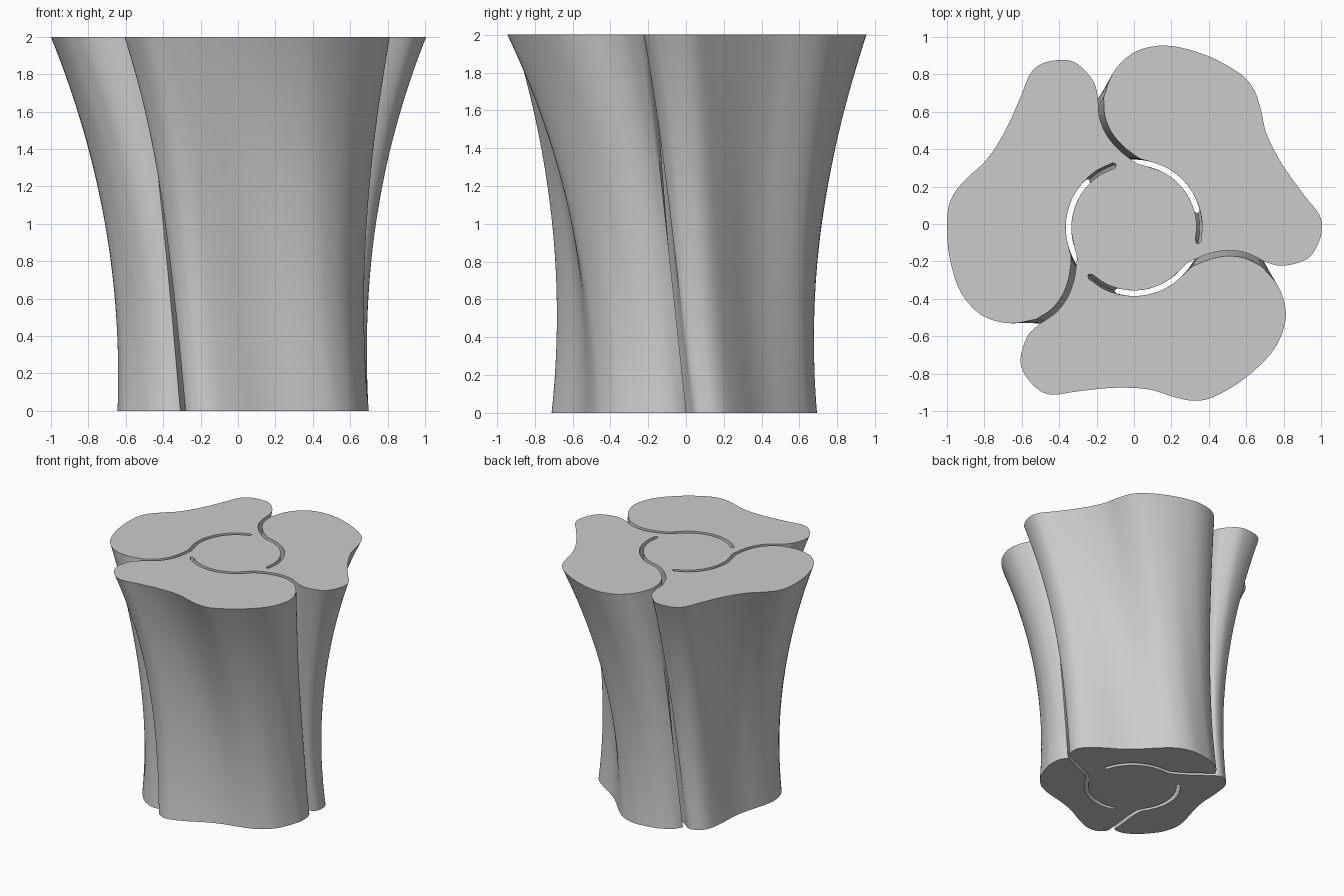
import bpy
import bmesh
from math import cos, sin, radians
from mathutils import Vector, Matrix

HEIGHT = 2.0
LEVELS = 32
SLIT_HALF_WIDTH = 0.015
CENTRE = Vector((0, -0.02))

# Each control point: (top radius, top angle, bottom radius, bottom angle)
LOBE = [
    (.813, 225.5, .675, 245.4), (.925, 229, .698, 247.5), (.975, 233, .71, 250.5),
    (1.005, 239, .715, 254.5), (.993, 244, .695, 260), (.925, 251, .64, 269),
    (.862, 263, .582, 283), (.867, 275, .58, 295), (.927, 283, .615, 306),
    (.978, 289, .66, 315), (1.0, 295.4, .692, 322), (1.0, 306.5, .713, 332),
    (.993, 318, .714, 345), (.965, 326, .708, 351), (.917, 332, .695, 356.5),
    (.83, 338, .672, 360.2),
]
CHANNEL = [
    (.718, 344.3, .65, 363.2), (.617, 346, .59, 360.8), (.52, 344.8, .52, 357.3),
    (.44, 340, .455, 353.5), (.39, 333.5, .40, 348), (.357, 326, .357, 340),
]
# The channel ends as an arc around the round core
ARC_STEPS = 6
ARC = [(.35, 318 - 90 * i / ARC_STEPS, .35, 330 - 75 * i / ARC_STEPS)
       for i in range(ARC_STEPS + 1)]


def at_level(points, t):
    """Blend bottom to top: linear twist, slight waist, then a flare."""
    flare = -0.6 * t + 1.5 * t ** 2 + 0.1 * t ** 3
    result = []
    for top_r, top_a, low_r, low_a in points:
        r = low_r + (top_r - low_r) * flare
        a = radians(low_a + (top_a - low_a) * t)
        result.append(Vector((r * cos(a), r * sin(a))))
    return result


def smooth_path(points, steps=4):
    """Open Catmull-Rom curve through the points."""
    ends = [points[0] * 2 - points[1]] + points + [points[-1] * 2 - points[-2]]
    path = []
    for p, a, b, q in zip(ends, ends[1:], ends[2:], ends[3:]):
        for i in range(steps):
            u = i / steps
            path.append(0.5 * (2 * a + (b - p) * u
                               + (2 * p - 5 * a + 4 * b - q) * u ** 2
                               + (3 * a - p - 3 * b + q) * u ** 3))
    return path + [points[-1]]


def section(t):
    """Closed outline of three lobes parted by curved slits."""
    slit = smooth_path(at_level(CHANNEL + ARC, t))
    left, right = [], []
    for i, point in enumerate(slit):
        along = slit[min(i + 1, len(slit) - 1)] - slit[max(i - 1, 0)]
        side = Vector((-along.y, along.x)).normalized() * SLIT_HALF_WIDTH
        left.append(point + side)
        right.append(point - side)
    slit_tip = slit[-1] + along.normalized() * SLIT_HALF_WIDTH
    turn = Matrix.Rotation(radians(120), 2)
    tip_mouth = turn.inverted() @ right[0]
    lobe = smooth_path([tip_mouth] + at_level(LOBE, t) + [left[0]])
    third = lobe + left[1:] + [slit_tip] + right[:0:-1]
    outline = []
    for _ in range(3):
        outline += third
        third = [turn @ p for p in third]
    return [p + CENTRE for p in outline]


def build_body():
    bm = bmesh.new()
    rings = []
    for level in range(LEVELS + 1):
        t = level / LEVELS
        rings.append([bm.verts.new((p.x, p.y, t * HEIGHT)) for p in section(t)])
    # Twisted side walls
    for low, high in zip(rings, rings[1:]):
        for i in range(len(low)):
            j = (i + 1) % len(low)
            bm.faces.new((low[i], low[j], high[j], high[i]))
    # Flat ends, which need their normals before they are triangulated
    caps = [bm.faces.new(rings[-1]), bm.faces.new(rings[0][::-1])]
    bm.normal_update()
    bmesh.ops.triangulate(bm, faces=caps)
    mesh = bpy.data.meshes.new("twisted_body")
    bm.to_mesh(mesh)
    bm.free()
    body = bpy.data.objects.new("twisted_body", mesh)
    bpy.context.collection.objects.link(body)
    return body


def make_material(name, colour):
    material = bpy.data.materials.new(name)
    material.use_nodes = True
    material.diffuse_color = colour
    for node in material.node_tree.nodes:
        if node.type == 'BSDF_PRINCIPLED':
            node.inputs["Base Color"].default_value = colour
    return material


default_cube = bpy.data.objects.get("Cube")
if default_cube:
    bpy.data.objects.remove(default_cube, do_unlink=True)

twisted_body = build_body()
twisted_body.data.materials.append(make_material("plain grey", (0.6, 0.6, 0.6, 1)))

bpy.ops.object.select_all(action='DESELECT')
twisted_body.select_set(True)
bpy.context.view_layer.objects.active = twisted_body
bpy.ops.object.shade_smooth_by_angle(angle=radians(40))
